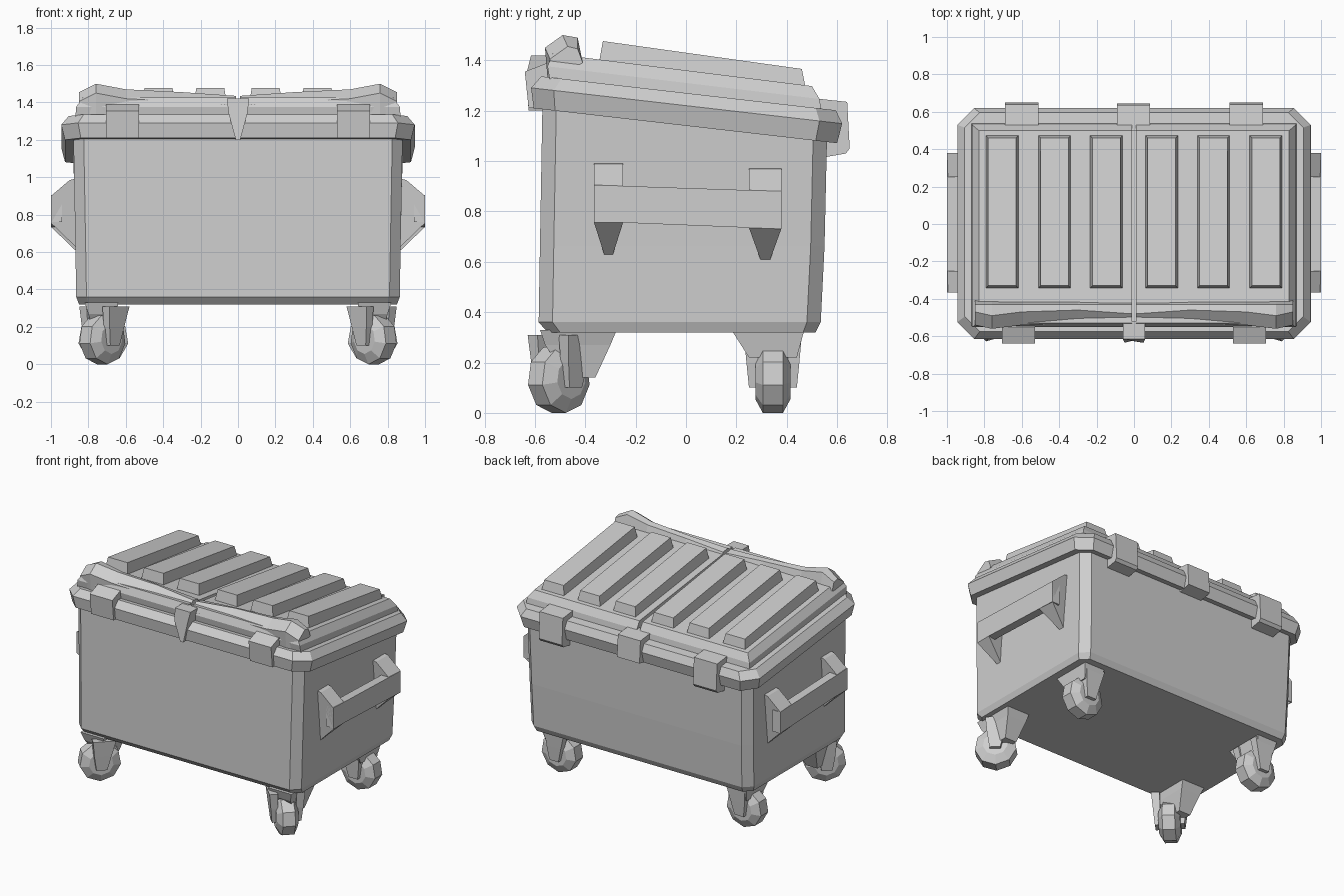
import bpy, bmesh, math
from mathutils import Vector, Matrix

if "Cube" in bpy.data.objects:
    bpy.data.objects.remove(bpy.data.objects["Cube"])

mat = bpy.data.materials.new("light grey")
mat.diffuse_color = (0.62, 0.62, 0.62, 1)
mat.use_nodes = True
mat.node_tree.nodes["Principled BSDF"].inputs["Base Color"].default_value = mat.diffuse_color


def build(name, parts, sx=1):
    """Each part is a list of equal-length point rings, lofted and capped."""
    bm = bmesh.new()
    for rings in parts:
        loops = [[bm.verts.new((p[0] * sx, p[1], p[2])) for p in r] for r in rings]
        n = len(loops[0])
        for a, b in zip(loops, loops[1:]):
            for i in range(n):
                j = (i + 1) % n
                bm.faces.new((a[i], a[j], b[j], b[i]))
        bm.faces.new(loops[0][::-1])
        bm.faces.new(loops[-1])
    bmesh.ops.recalc_face_normals(bm, faces=bm.faces[:])
    me = bpy.data.meshes.new(name)
    bm.to_mesh(me)
    bm.free()
    me.materials.append(mat)
    ob = bpy.data.objects.new(name, me)
    bpy.context.collection.objects.link(ob)
    return ob


def both(name, parts):
    build("right_" + name, parts, 1)
    build("left_" + name, parts, -1)


def octagon(x, y0, y1, c, z, slope=0.0):
    pts = [(x, y0 + c), (x, y1 - c), (x - c, y1), (-x + c, y1),
           (-x, y1 - c), (-x, y0 + c), (-x + c, y0), (x - c, y0)]
    return [(a, b, z + slope * b) for a, b in pts]


def rect(x0, x1, y0, y1, z, slope=0.0):
    return [(a, b, z + slope * b) for a, b in ((x0, y0), (x1, y0), (x1, y1), (x0, y1))]


def extrude_x(profile, x0, x1):
    return [[(x, y, z) for y, z in profile] for x in (x0, x1)]


# bin body with chamfered corners and sloping top
build("body", [[octagon(0.85, -0.55, 0.515, 0.05, 0.32),
                octagon(0.865, -0.585, 0.535, 0.055, 0.36),
                octagon(0.87, -0.58, 0.55, 0.055, 0.66),
                octagon(0.88, -0.57, 0.56, 0.055, 1.16, -0.115)]])

# rim around the opening
build("rim", [[octagon(0.925, -0.605, 0.60, 0.085, 1.14, -0.115),
               octagon(0.945, -0.615, 0.62, 0.09, 1.22, -0.115),
               octagon(0.905, -0.575, 0.595, 0.08, 1.27, -0.115)]])

# two lid halves
both("lid", [[rect(0.012, 0.87, -0.54, 0.54, 1.25, -0.12),
              rect(0.012, 0.865, -0.55, 0.53, 1.31, -0.12),
              rect(0.012, 0.83, -0.53, 0.50, 1.36, -0.125)]])

# raised ribs on the lid
for i, x in enumerate((0.148, 0.425, 0.705)):
    both(f"lid_rib_{i + 1}", [[rect(x - 0.088, x + 0.088, -0.345, 0.475, 1.35, -0.125),
                               rect(x - 0.075, x + 0.075, -0.33, 0.46, 1.43, -0.14)]])

# rolled front edge of the lid, rising toward the outer corners
edge = []
for x, top, y0 in ((0.012, 1.435, -0.55), (0.3, 1.455, -0.53), (0.6, 1.47, -0.54),
                   (0.76, 1.50, -0.56), (0.85, 1.455, -0.54)):
    edge.append([(x, y0 + 0.01, 1.33), (x, y0, top - 0.05), (x, y0 + 0.07, top),
                 (x, -0.43, top - 0.01), (x, -0.41, 1.39)])
both("lid_front_edge", [edge])

# front clips and central pointed latch
clip = [(-0.55, 1.21), (-0.625, 1.21), (-0.64, 1.355), (-0.55, 1.39), (-0.5, 1.36)]
both("front_clip", [extrude_x(clip, 0.53, 0.705)])
build("front_latch", [[[(-0.012, y, 1.2), (0.012, y, 1.2), (0.05, y - dy, 1.34),
                        (0.06, y + dy, 1.42), (-0.06, y + dy, 1.42), (-0.05, y - dy, 1.34)]
                       for y, dy in ((-0.625, 0.01), (-0.52, 0.0))]])

# rear hinges
hinge = [(0.50, 1.25), (0.64, 1.235), (0.65, 1.05), (0.635, 1.03), (0.55, 1.015)]
both("rear_hinge", [extrude_x(hinge, 0.51, 0.69)])
build("middle_rear_hinge", [extrude_x([(0.5, 1.25), (0.635, 1.235), (0.645, 1.08), (0.55, 1.06)],
                                      -0.09, 0.085)])


# side handles: two bent arms and a bar
def arm(y0, y1, dz):
    ym = (y0 + y1) / 2
    prof = [(0.86, 0.995), (0.90, 0.985), (1.0, 0.9), (1.0, 0.755), (0.86, 0.62)]
    sides = []
    for y in (y0, y1):
        sides.append([(x, ym + (y - ym) * (0.25 if z < 0.7 else 1), z + dz) for x, z in prof])
    return sides


bar = [[(0.94, y, z0), (1.0, y, z0), (1.0, y, z1), (0.94, y, z1)]
       for y, z0, z1 in ((-0.365, 0.76, 0.905), (0.38, 0.73, 0.88))]
both("side_handle", [arm(-0.365, -0.25, 0.0), arm(0.25, 0.38, -0.02), bar])


# casters: faceted wheel, fork plates and tapered mount
def caster(name, cx, cy, angle, mount):
    m = Matrix.Translation((cx, cy, 0)) @ Matrix.Rotation(angle, 4, 'Z')

    def place(rings):
        return [[m @ Vector(p) for p in r] for r in rings]

    n = 9
    wheel = [[(r * math.sin(2 * math.pi * i / n), y, 0.135 - r * math.cos(2 * math.pi * i / n))
              for i in range(n)]
             for y, r in ((-0.07, 0.08), (-0.04, 0.135), (0.04, 0.135), (0.07, 0.08))]
    forks = []
    for s in (-1, 1):
        ya, yb = s * 0.06, s * 0.095
        forks.append(place([rect(-0.035, 0.035, ya, yb, 0.10),
                            rect(-0.06, 0.05, ya, yb + s * 0.01, 0.2),
                            rect(-0.09, 0.06, ya, yb + s * 0.02, 0.31)]))
    both(name, [place(wheel), mount] + forks)


caster("front_caster", 0.725, -0.505, math.radians(-45),
       [rect(0.68, 0.77, -0.47, -0.36, 0.14), rect(0.65, 0.80, -0.56, -0.30, 0.27),
        rect(0.64, 0.82, -0.58, -0.275, 0.33)])
caster("rear_caster", 0.72, 0.345, 0.0,
       [rect(0.66, 0.78, 0.25, 0.44, 0.22), rect(0.64, 0.80, 0.18, 0.47, 0.33)])
